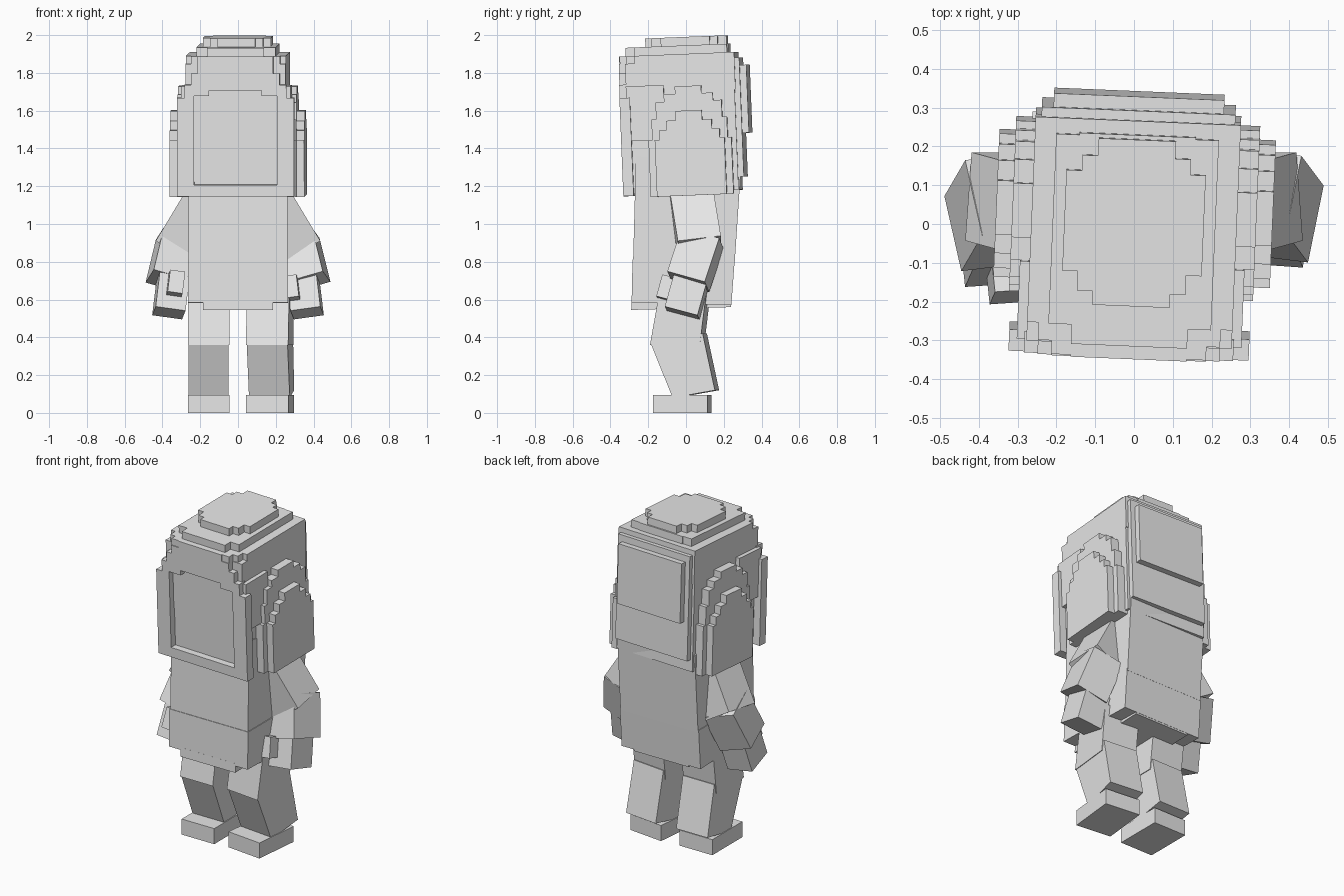
import bpy, bmesh
from math import radians
from mathutils import Matrix, Vector, Euler

if "Cube" in bpy.data.objects:
    bpy.data.objects.remove(bpy.data.objects["Cube"])

grey = bpy.data.materials.new("plain_grey")
grey.use_nodes = True
grey.diffuse_color = (0.8, 0.8, 0.8, 1)
grey.node_tree.nodes["Principled BSDF"].inputs["Base Color"].default_value = (0.8, 0.8, 0.8, 1)


def turn(pivot, degrees):
    """Rotation about a pivot point."""
    p = Vector(pivot)
    r = Euler([radians(d) for d in degrees]).to_matrix().to_4x4()
    return Matrix.Translation(p) @ r @ Matrix.Translation(-p)


def prism(name, profile, axis, start, end, matrix=Matrix()):
    """Extrude a (horizontal, z) outline along x or y."""
    bm = bmesh.new()
    place = (lambda h, z: (start, h, z)) if axis == "x" else (lambda h, z: (h, start, z))
    face = bm.faces.new([bm.verts.new(place(h, z)) for h, z in profile])
    moved = bmesh.ops.extrude_face_region(bm, geom=[face])["geom"]
    shift = Vector((end - start, 0, 0) if axis == "x" else (0, end - start, 0))
    bmesh.ops.translate(bm, vec=shift, verts=[v for v in moved if isinstance(v, bmesh.types.BMVert)])
    bmesh.ops.recalc_face_normals(bm, faces=bm.faces)
    mesh = bpy.data.meshes.new(name)
    bm.to_mesh(mesh)
    bm.free()
    mesh.materials.append(grey)
    obj = bpy.data.objects.new(name, mesh)
    bpy.context.collection.objects.link(obj)
    obj.matrix_world = matrix
    return obj


def rect(h0, h1, z0, z1):
    return [(h0, z0), (h1, z0), (h1, z1), (h0, z1)]


def half_arch(steps, bottom):
    """Stepped outline from the bottom up to the middle; steps are (half width, top)."""
    points, z = [], bottom
    for half, top in steps:
        points += [(half, z), (half, top)]
        z = top
    return points


def arch(steps, bottom, centre=0):
    side = half_arch(steps, bottom)
    return [(centre + h, z) for h, z in side] + [(centre - h, z) for h, z in reversed(side)]


def block(name, centre, size, degrees):
    x, y, z = (s / 2 for s in size)
    return prism(name, rect(-y, y, -z, z), "x", -x, x,
                 Matrix.Translation(centre) @ turn((0, 0, 0), degrees))


# Head, leaning and turned slightly
lean = turn((0, 0, 1.55), (2.3, 0, -2.4))
prism("head_core", arch([(.265, 1.82), (.235, 1.9)], 1.17), "y", -.295, .275, lean)
prism("head_back", rect(-.25, .25, 1.24, 1.87), "y", .27, .305, lean)
prism("back_panel", rect(-.22, .22, 1.47, 1.83), "y", .3, .34, lean)
prism("temple_band", arch([(.29, 1.74), (.265, 1.86)], 1.45), "y", -.3, -.1, lean)
prism("inner_ear_layer", arch([(.22, 1.45), (.2, 1.56), (.175, 1.65), (.13, 1.69), (.07, 1.73)], 1.15, .03),
      "x", -.315, .315, lean)
prism("outer_ear_layer", arch([(.185, 1.45), (.16, 1.5), (.12, 1.55), (.07, 1.6)], 1.15, .03),
      "x", -.357, .357, lean)

# Crown, built up in stepped layers
for half, front, back, low, top in [(.265, -.25, .28, 1.7, 1.9), (.2, -.33, .26, 1.8, 1.9),
                                    (.21, -.25, .24, 1.88, 1.945), (.15, -.3, .245, 1.88, 1.945),
                                    (.18, -.11, .15, 1.94, 1.99), (.14, -.16, .19, 1.94, 1.99),
                                    (.1, -.195, .235, 1.94, 1.99)]:
    prism("crown_layer", rect(-half, half, low, top), "y", front, back, lean)

# Frame around the recessed face, one half on each side
outer = half_arch([(.31, 1.68), (.27, 1.75), (.235, 1.81), (.2, 1.86), (.15, 1.9)], 1.16)
inner = half_arch([(.22, 1.69), (.14, 1.72)], 1.22)
outline = [(0, 1.16)] + outer + [(0, 1.9), (0, 1.72)] + inner[::-1] + [(0, 1.22)]
for side, label in [(1, "left"), (-1, "right")]:
    prism(label + "_face_frame", [(side * h, z) for h, z in outline], "y", -.335, -.28, lean)

# Torso and the slightly wider coat hem
prism("torso", [(-.28, .8), (.258, .8), (.29, 1.28), (-.265, 1.36)], "x", -.262, .262)
prism("coat_hem", [(-.288, .585), (.24, .57), (.258, .812), (-.283, .812)], "x", -.266, .266)
prism("hem_step", [(-.29, .545), (.238, .56), (.24, .6), (-.288, .6)], "x", -.185, .185)

# Arms: upper arm, wide sleeve, hand and thumb
for side, label, reach in [(1, "left", 0), (-1, "right", -.05)]:
    def arm_part(part, x, y, z, size, a, b, c):
        block(label + part, (side * x, y, z), size, (a, side * b, side * c))
    arm_part("_upper_arm", .265, .05, 1.0, (.2, .23, .3), 8, -31, 0)
    arm_part("_sleeve", .345, .05 + reach / 3, .81, (.2, .21, .25), -16 + reach * 80, -16, -7)
    arm_part("_hand", .355, .005 + reach, .62, (.16, .18, .19), -15, -8, -4)
    arm_part("_thumb", .28 - reach, -.1 + reach, .66 - reach / 2, (.08, .08, .12), -15, -8, -4)

# Bent legs with flat feet
for label, x0, x1, yaw in [("left", .06, .285, -6), ("right", -.265, -.045, 0)]:
    pose = turn(((x0 + x1) / 2, 0, 0), (0, 0, yaw))
    prism(label + "_thigh", [(-.13, .64), (.12, .64), (.085, .36), (-.18, .36)], "x", x0, x1, pose)
    prism(label + "_shin", [(-.175, .365), (.1, .42), (.165, .12), (-.06, .08)], "x", x0 + .004, x1 - .004, pose)
    prism(label + "_foot", rect(-.165, .125, 0, .095), "x", x0, x1, pose)
